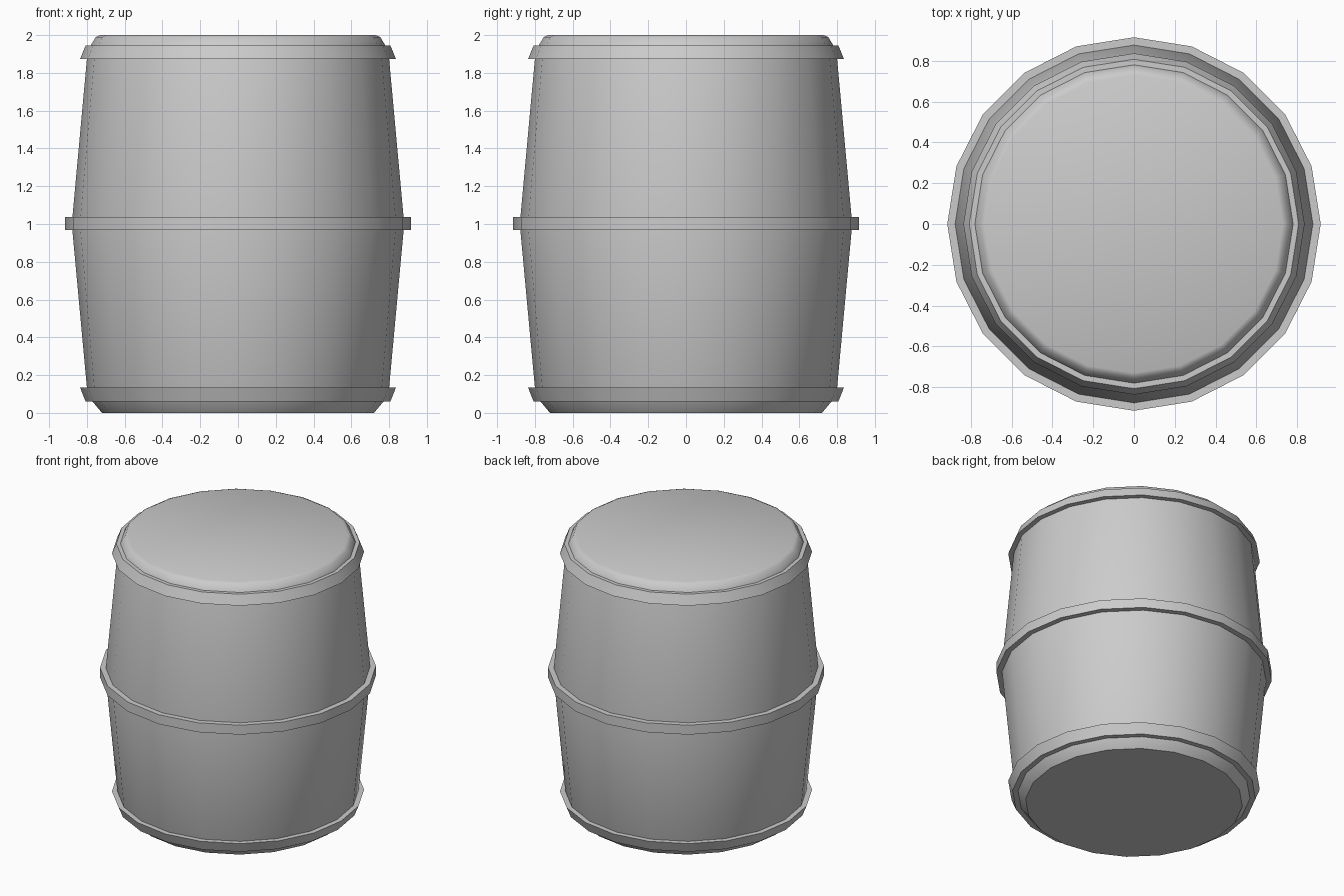
import bpy, bmesh, math

if "Cube" in bpy.data.objects:
    bpy.data.objects.remove(bpy.data.objects["Cube"])

SIDES = 20


def lathe(name, profile, closed=False, angle=30):
    """Spin an (r, z) profile around z; closed loops make rings, open ones get caps."""
    bm = bmesh.new()
    rings = []
    for r, z in profile:
        rings.append([bm.verts.new((r * math.cos(2 * math.pi * i / SIDES),
                                    r * math.sin(2 * math.pi * i / SIDES), z))
                      for i in range(SIDES)])
    pairs = list(zip(rings, rings[1:]))
    if closed:
        pairs.append((rings[-1], rings[0]))
    else:
        bm.faces.new(rings[0][::-1])
        bm.faces.new(rings[-1])
    for low, high in pairs:
        for i in range(SIDES):
            j = (i + 1) % SIDES
            bm.faces.new((low[i], low[j], high[j], high[i]))
    bmesh.ops.recalc_face_normals(bm, faces=bm.faces)
    mesh = bpy.data.meshes.new(name)
    bm.to_mesh(mesh)
    bm.free()
    obj = bpy.data.objects.new(name, mesh)
    bpy.context.collection.objects.link(obj)
    bpy.ops.object.select_all(action='DESELECT')
    obj.select_set(True)
    bpy.context.view_layer.objects.active = obj
    bpy.ops.object.shade_smooth_by_angle(angle=math.radians(angle))
    return obj


def hoop(name, z0, z1, r0, r1, depth):
    """Ring with outer radius r0 at z0 and r1 at z1, sunk into the body."""
    inner = min(r0, r1) - depth
    return lathe(name, [(r0, z0), (r1, z1), (inner, z1), (inner, z0)], closed=True)


# Bulging body with chamfered base and softly rounded lid
lathe("barrel_body", [(0.72, 0), (0.77, 0.06), (0.80, 0.134), (0.88, 1.0),
                      (0.80, 1.874), (0.78, 1.945), (0.753, 1.99), (0.73, 2.0)], angle=45)

# Hoops: tilted at the ends, straight in the middle
hoop("bottom_hoop", 0.061, 0.134, 0.807, 0.836, 0.06)
hoop("middle_hoop", 0.968, 1.037, 0.915, 0.915, 0.06)
hoop("top_hoop", 1.874, 1.945, 0.836, 0.807, 0.06)
